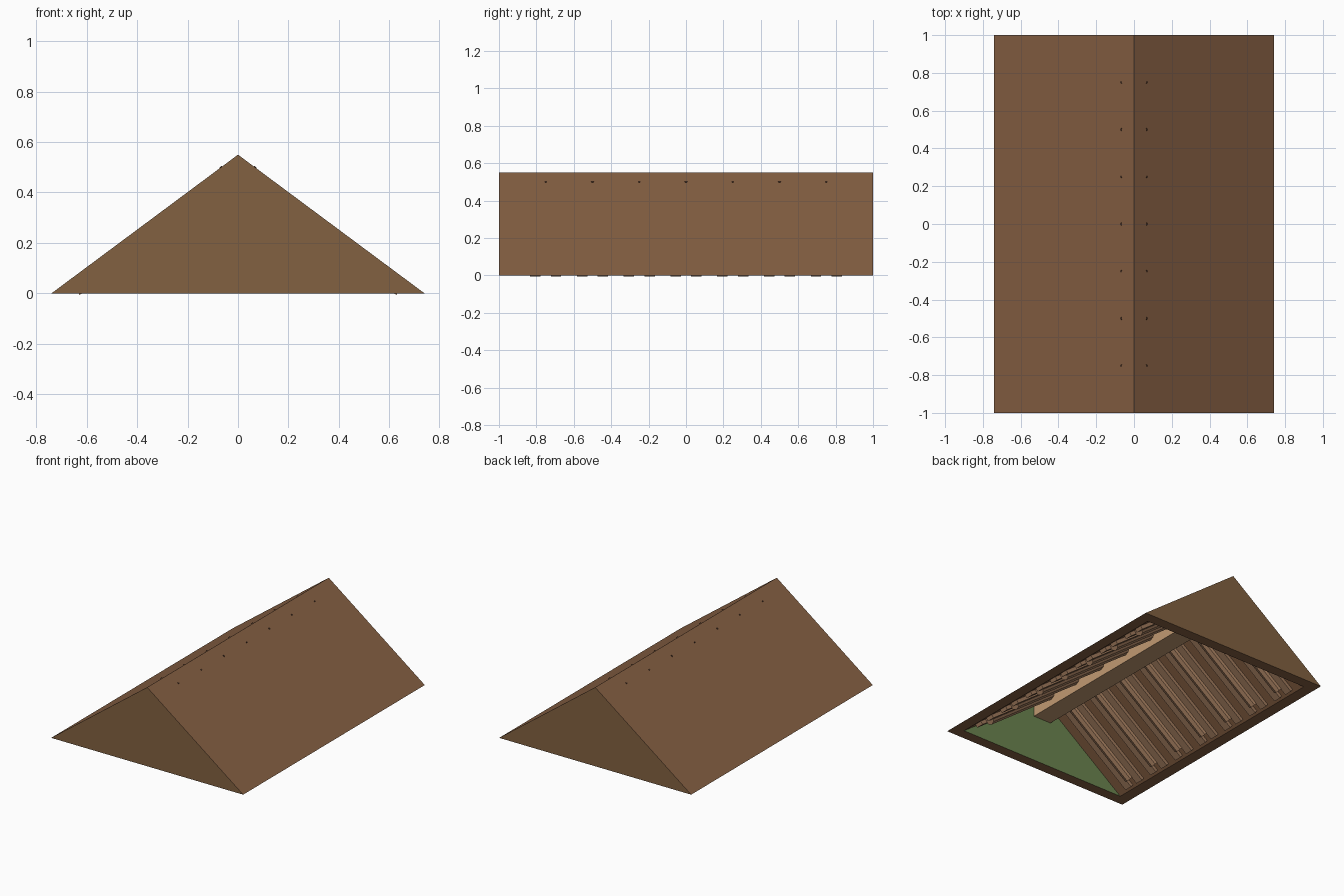
import bpy, bmesh, math
from mathutils import Matrix, Vector

if "Cube" in bpy.data.objects:
    bpy.data.objects.remove(bpy.data.objects["Cube"])

HX, HY, HZ = 0.74, 1.0, 0.55      # outer half width, half length, ridge height
IX, IY, IZ = 0.66, 0.925, 0.49    # inner cavity


def material(name, rgb):
    m = bpy.data.materials.new(name)
    lin = [((c / 255 + 0.055) / 1.055) ** 2.4 for c in rgb]
    m.diffuse_color = (*lin, 1)
    m.use_nodes = True
    m.node_tree.nodes["Principled BSDF"].inputs["Base Color"].default_value = m.diffuse_color
    return m


ROOF = material("roof brown", (134, 96, 67))
WALL = material("gable brown", (130, 97, 65))
GREEN = material("lining green", (108, 132, 79))
TAN = material("beam tan", (194, 154, 114))
WOOD = material("rafter wood", (160, 122, 92))
DARK = material("dark peg", (70, 48, 34))


def finish(bm, name, *mats):
    mesh = bpy.data.meshes.new(name)
    bm.to_mesh(mesh)
    bm.free()
    for m in mats:
        mesh.materials.append(m)
    ob = bpy.data.objects.new(name, mesh)
    bpy.context.collection.objects.link(ob)
    return ob


def add_box(bm, lo, hi, frame=Matrix()):
    lo, hi = Vector(lo), Vector(hi)
    size = Matrix.Diagonal((*(hi - lo), 1))
    bmesh.ops.create_cube(bm, size=1, matrix=frame @ Matrix.Translation((lo + hi) / 2) @ size)


# Hollow gabled shell, open underneath
bm = bmesh.new()


def prism(x, y, z, inside):
    rings = [[bm.verts.new((px, py, pz)) for px, pz in ((-x, 0), (0, z), (x, 0))] for py in (-y, y)]
    f, b = rings
    for loop in ((f[0], f[1], b[1], b[0]), (f[1], f[2], b[2], b[1]), f, b):
        face = bm.faces.new(loop)
        if len(loop) == 3:
            face.material_index = 2 if inside else 1
    return [f[0], f[2], b[2], b[0]]


outer = prism(HX, HY, HZ, False)
inner = prism(IX, IY, IZ, True)
for i in range(4):
    j = (i + 1) % 4
    bm.faces.new((outer[i], outer[j], inner[j], inner[i]))
bmesh.ops.recalc_face_normals(bm, faces=bm.faces)
finish(bm, "roof_shell", ROOF, WALL, GREEN)

# Ridge beam
bm = bmesh.new()
add_box(bm, (-0.07, -IY, 0.328), (0.07, IY, 0.45))
finish(bm, "ridge_beam", TAN)

# Local frame of the right inner slope: x runs down the slope, z points inward
a = math.atan2(HZ, HX)
slope = Matrix(((math.cos(a), 0, -math.sin(a), 0),
                (0, 1, 0, 0),
                (-math.sin(a), 0, -math.cos(a), IZ),
                (0, 0, 0, 1)))

# Paired flat rafters, a round pole between each pair, and pegs by the ridge
rafters, poles, pegs = bmesh.new(), bmesh.new(), bmesh.new()
for k in range(-3, 4):
    y = k * 0.25
    for off in (-0.055, 0.055):
        add_box(rafters, (0.05, y + off - 0.028, -0.01), (0.80, y + off + 0.028, 0.024), slope)
    bmesh.ops.create_cone(poles, cap_ends=True, segments=8, radius1=0.035, radius2=0.035, depth=0.70,
                          matrix=slope @ Matrix.Translation((0.40, y, 0.015)) @ Matrix.Rotation(math.pi / 2, 4, 'Y'))
    bmesh.ops.create_cone(pegs, cap_ends=True, segments=6, radius1=0.007, radius2=0.007, depth=0.03,
                          matrix=Matrix.Translation((0.067, y, 0.5)) @ slope.to_3x3().to_4x4()
                          @ Matrix.Translation((0, 0, 0.012)))

for bm, name, mat in ((rafters, "flat_rafters", WOOD), (poles, "rafter_poles", WOOD), (pegs, "ridge_pegs", DARK)):
    bmesh.ops.recalc_face_normals(bm, faces=bm.faces)
    ob = finish(bm, name, mat)
    ob.modifiers.new("Mirror", 'MIRROR').use_axis[0] = True
    # recalc above runs before mirroring, so both sides face outward
